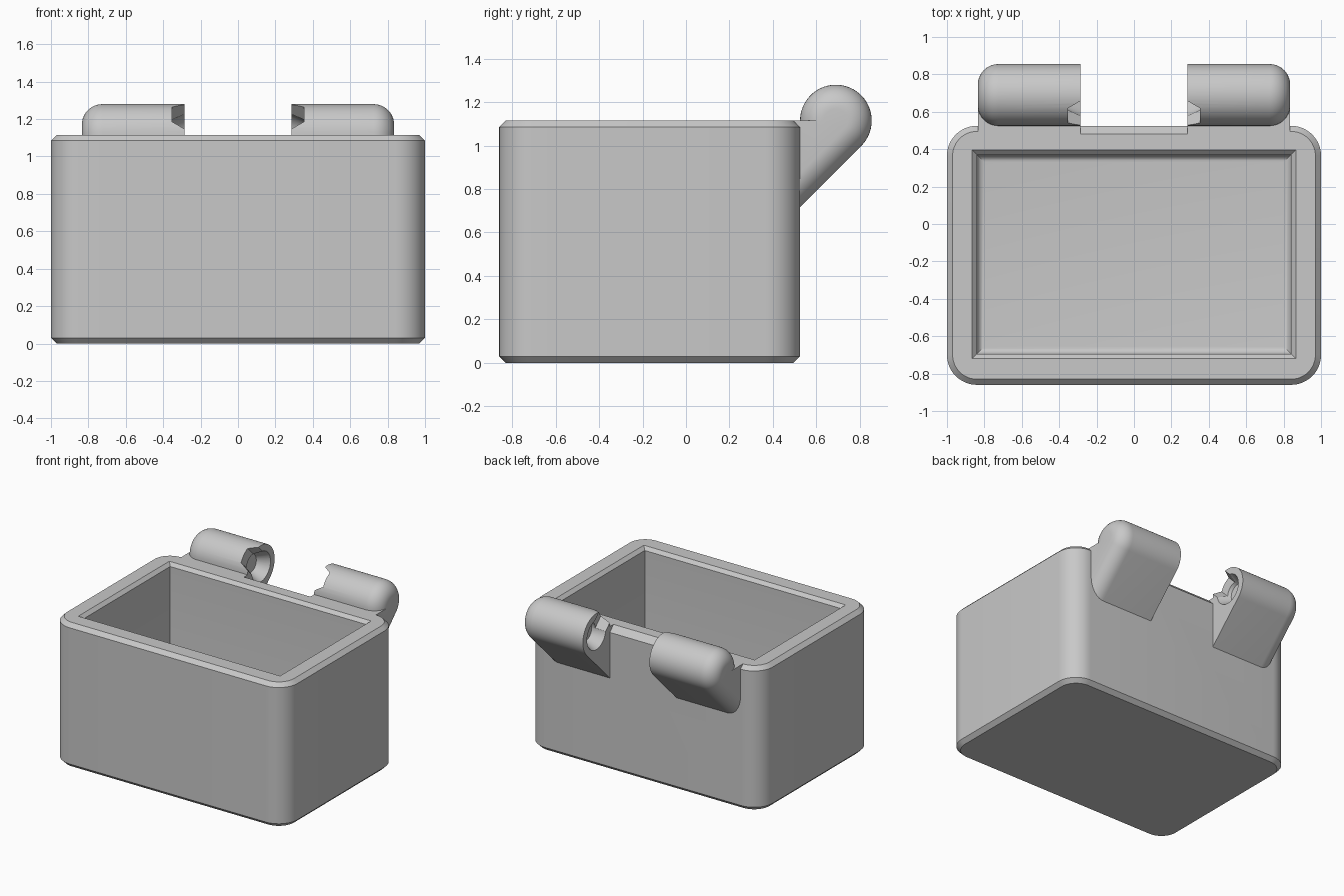
import bpy, bmesh
from math import sin, cos, pi, radians
from mathutils import Vector

cube = bpy.data.objects.get("Cube")
if cube:
    bpy.data.objects.remove(cube, do_unlink=True)

GREY = (0.58, 0.58, 0.58, 1)
mat = bpy.data.materials.new("plain grey")
mat.use_nodes = True
mat.diffuse_color = GREY
mat.node_tree.nodes["Principled BSDF"].inputs["Base Color"].default_value = GREY

BACK, FRONT, HEIGHT = 0.525, -0.86, 1.115
CHAMFER = 0.03
PIVOT_Y, BARREL = 0.69, 0.165
INNER_X, OUTER_X, FILLET = 0.285, 0.835, 0.11


def finish(name, bm):
    bmesh.ops.recalc_face_normals(bm, faces=bm.faces)
    mesh = bpy.data.meshes.new(name)
    bm.to_mesh(mesh)
    bm.free()
    mesh.materials.append(mat)
    obj = bpy.data.objects.new(name, mesh)
    bpy.context.collection.objects.link(obj)
    return obj


def loft(name, rings):
    """Skin a list of equal-length point rings and cap both ends."""
    bm = bmesh.new()
    loops = [[bm.verts.new(p) for p in ring] for ring in rings]
    n = len(loops[0])
    for a, b in zip(loops, loops[1:]):
        for i in range(n):
            j = (i + 1) % n
            bm.faces.new((a[i], a[j], b[j], b[i]))
    bm.faces.new(loops[0])
    bm.faces.new(loops[-1])
    return finish(name, bm)


def hull(name, points):
    bm = bmesh.new()
    for p in points:
        bm.verts.new(p)
    bmesh.ops.convex_hull(bm, input=bm.verts)
    return finish(name, bm)


def carve(obj, cutter):
    mod = obj.modifiers.new("cut", "BOOLEAN")
    mod.operation, mod.solver, mod.object = "DIFFERENCE", "EXACT", cutter
    bpy.context.view_layer.objects.active = obj
    bpy.ops.object.modifier_apply(modifier=mod.name)
    bpy.data.objects.remove(cutter, do_unlink=True)


def smooth(obj):
    bpy.ops.object.select_all(action="DESELECT")
    obj.select_set(True)
    bpy.context.view_layer.objects.active = obj
    bpy.ops.object.shade_smooth_by_angle(angle=radians(25))


def rounded_ring(z, inset, radius=0.16, steps=12):
    ring = []
    r = radius - inset
    corners = [(1, BACK), (-1, BACK), (-1, FRONT), (1, FRONT)]
    for k, (x, y) in enumerate(corners):
        cx = x - radius if x > 0 else x + radius
        cy = y - radius if y > 0 else y + radius
        for i in range(steps + 1):
            a = (k + i / steps) * pi / 2
            ring.append((cx + r * cos(a), cy + r * sin(a), z))
    return ring


def cavity_ring(z, inset):
    x, y0, y1 = 0.84 - inset, -0.695 + inset, 0.37 - inset
    return [(x, y1, z), (-x, y1, z), (-x, y0, z), (x, y0, z)]


# Box: rounded corners, chamfered top and bottom
body = loft("box_body", [rounded_ring(0, CHAMFER), rounded_ring(CHAMFER, 0),
                         rounded_ring(HEIGHT - CHAMFER, 0), rounded_ring(HEIGHT, CHAMFER)])

# Cavity: filleted floor, flared mouth
floor, fillet = 0.14, 0.04
rings = [cavity_ring(floor + fillet * (1 - cos(t)), fillet * (1 - sin(t)))
         for t in [i * pi / 12 for i in range(7)]]
rings += [cavity_ring(HEIGHT - 0.025, 0), cavity_ring(HEIGHT + 0.05, -0.075)]
carve(body, loft("cavity_cutter", rings))

# Wider chamfer on the back rim between the hinge arms
edge = 0.045
wedge = [(BACK + 0.1, HEIGHT - edge - 0.1), (BACK - edge - 0.1, HEIGHT + 0.1),
         (BACK + 0.1, HEIGHT + 0.1)]
carve(body, hull("rim_cutter", [(x, y, z) for x in (-INNER_X, INNER_X) for y, z in wedge]))
smooth(body)


def arm_ring(x, r, steps=36):
    """Barrel outline with a sloping underside running back into the wall."""
    root = BACK - CHAMFER
    ring = [(x, root, HEIGHT)]
    for i in range(steps + 1):
        a = pi - i / steps * pi * 1.25
        ring.append((x, PIVOT_Y + r * cos(a), HEIGHT + r * sin(a)))
    _, y, z = ring[-1]
    return ring + [(x, root, z - (y - root))]


def socket_ring(x, r, steps=32):
    return [(x, PIVOT_Y + r * cos(2 * pi * i / steps), HEIGHT + r * sin(2 * pi * i / steps))
            for i in range(steps)]


# Hinge arms with a rounded outer end, a tapered socket and a lead-in slot
along = Vector((0, -1, 1)).normalized()
across = Vector((0, 1, 1)).normalized()
for name, side in (("left_hinge_arm", 1), ("right_hinge_arm", -1)):
    rings = [arm_ring(side * INNER_X, BARREL)]
    for i in range(11):
        t = i / 10 * pi / 2
        rings.append(arm_ring(side * (OUTER_X - FILLET + FILLET * sin(t)),
                              BARREL - FILLET * (1 - cos(t))))
    arm = loft(name, rings)

    carve(arm, loft("socket_cutter", [socket_ring(side * (INNER_X - 0.02), 0.125),
                                      socket_ring(side * (INNER_X + 0.09), 0.07)]))

    points = []
    for depth, half in ((-0.02, 0.104), (0.067, 0.056)):
        centre = Vector((side * (INNER_X + depth), PIVOT_Y, HEIGHT))
        for reach in (0, 0.3):
            points += [centre + along * reach + across * s * half for s in (-1, 1)]
    carve(arm, hull("slot_cutter", points))
    smooth(arm)
